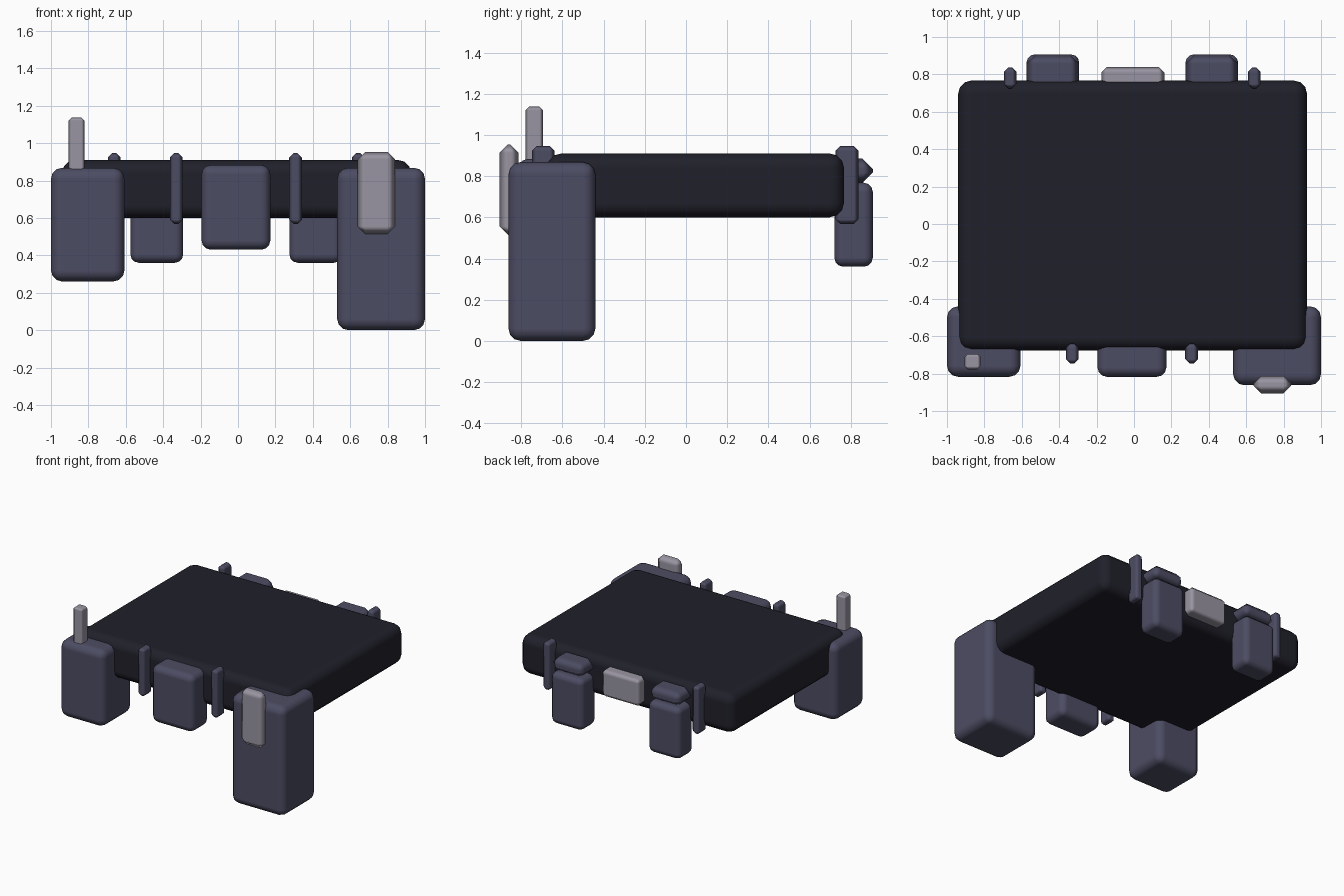
import bpy
import bmesh
from mathutils import Vector

if "Cube" in bpy.data.objects:
    bpy.data.objects.remove(bpy.data.objects["Cube"])


def material(name, rgb):
    m = bpy.data.materials.new(name)
    m.diffuse_color = (*rgb, 1)
    m.use_nodes = True
    m.node_tree.nodes["Principled BSDF"].inputs["Base Color"].default_value = m.diffuse_color
    return m


BLACK = material("dark leather", (0.0145, 0.0145, 0.024))
SLATE = material("slate fabric", (0.073, 0.073, 0.126))
METAL = material("pale metal", (0.32, 0.30, 0.36))


def rounded_box(name, x, y, z, bevel, segments, mat):
    """Box given by its min/max on each axis, with bevelled edges."""
    lo, hi = Vector((x[0], y[0], z[0])), Vector((x[1], y[1], z[1]))
    mid, size = (lo + hi) / 2, hi - lo
    bm = bmesh.new()
    bmesh.ops.create_cube(bm, size=1)
    for v in bm.verts:
        v.co = Vector(a * b for a, b in zip(v.co, size))
    for f in bm.faces:
        f.smooth = True
    mesh = bpy.data.meshes.new(name)
    bm.to_mesh(mesh)
    bm.free()
    mesh.materials.append(mat)
    ob = bpy.data.objects.new(name, mesh)
    ob.location = mid
    bpy.context.collection.objects.link(ob)
    mod = ob.modifiers.new("rounding", 'BEVEL')
    mod.width = bevel
    mod.segments = segments
    mod.limit_method = 'NONE'
    mod.harden_normals = True
    return ob


# Belt body
rounded_box("belt_body", (-0.94, 0.925), (-0.675, 0.767), (0.60, 0.91), 0.07, 3, BLACK)

# Front pouches and the long side holster
rounded_box("left_pouch", (-1.0, -0.607), (-0.817, -0.44), (0.26, 0.868), 0.06, 3, SLATE)
rounded_box("holster", (0.53, 1.0), (-0.862, -0.44), (0.0, 0.868), 0.06, 3, SLATE)
rounded_box("centre_pouch", (-0.195, 0.173), (-0.817, -0.60), (0.43, 0.883), 0.05, 3, SLATE)

# Back pouches with pointed flaps
for side, x0 in (("left", -0.575), ("right", 0.275)):
    xs = (x0, x0 + 0.282)
    rounded_box("back_pouch_" + side, xs, (0.72, 0.907), (0.36, 0.768), 0.045, 3, SLATE)
    rounded_box("back_flap_" + side, xs, (0.72, 0.907), (0.768, 0.885), 0.05, 1, SLATE)

# Belt loops
for x in (-0.33, 0.308):
    rounded_box("front_loop", (x - 0.034, x + 0.034), (-0.747, -0.638), (0.567, 0.947), 0.024, 1, SLATE)
for x in (-0.662, 0.643):
    rounded_box("back_loop", (x - 0.034, x + 0.034), (0.725, 0.837), (0.567, 0.947), 0.024, 1, SLATE)

# Metal fittings
rounded_box("back_buckle", (-0.175, 0.162), (0.73, 0.84), (0.65, 0.865), 0.03, 1, METAL)
rounded_box("antenna", (-0.905, -0.82), (-0.778, -0.694), (0.80, 1.137), 0.017, 1, METAL)
rounded_box("holster_grip", (0.64, 0.84), (-0.905, -0.812), (0.515, 0.953), 0.04, 1, METAL)
